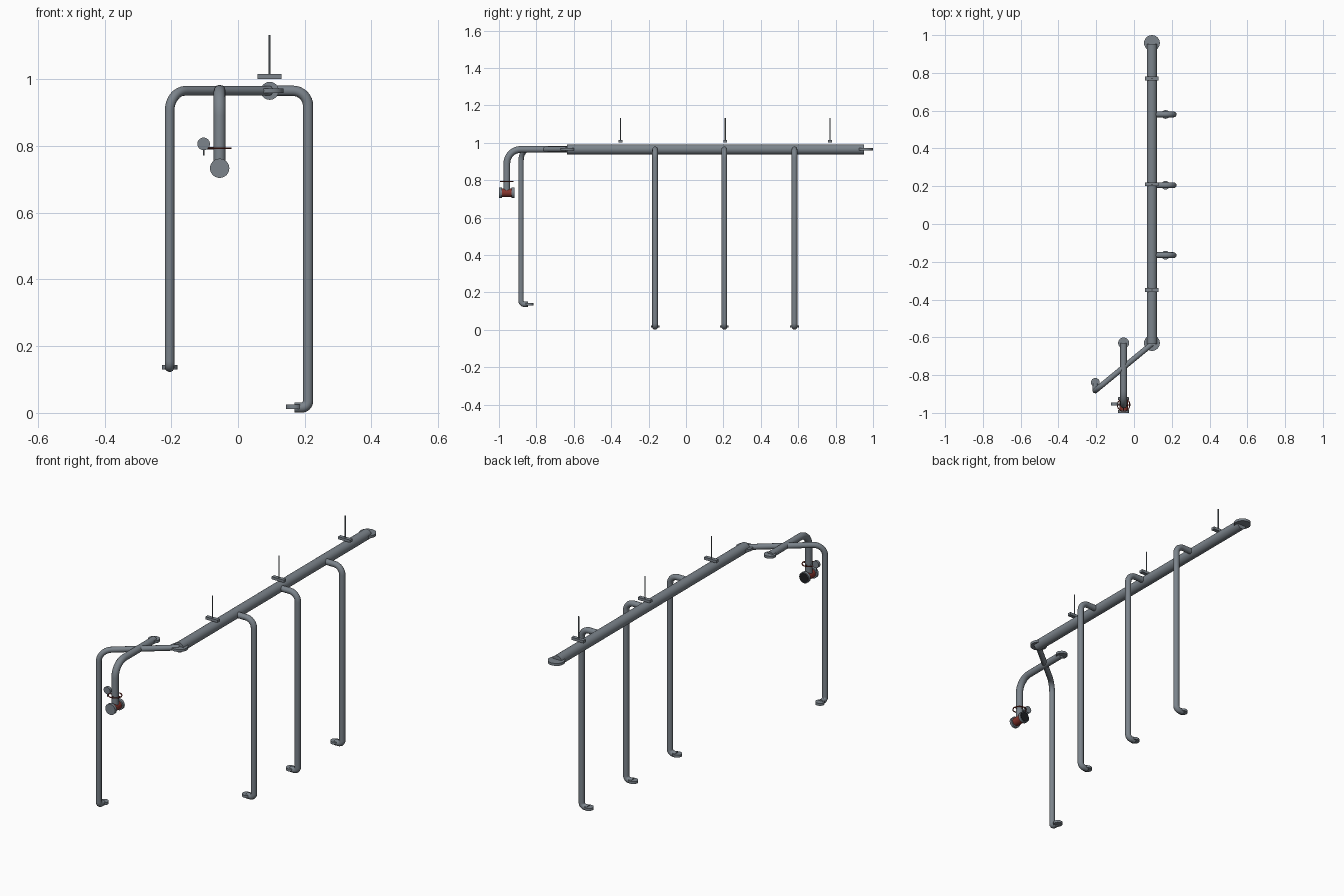
import bpy, math
from mathutils import Vector

if "Cube" in bpy.data.objects:
    bpy.data.objects.remove(bpy.data.objects["Cube"])


def material(name, rgb):
    m = bpy.data.materials.new(name)
    m.diffuse_color = (*rgb, 1)
    m.use_nodes = True
    m.node_tree.nodes["Principled BSDF"].inputs["Base Color"].default_value = m.diffuse_color
    return m


STEEL = material("steel grey", (0.20, 0.23, 0.26))
RED = material("dark red", (0.24, 0.035, 0.025))
DARK = material("dark opening", (0.012, 0.013, 0.015))


def finish(name, mat, smooth=True):
    o = bpy.context.object
    o.name = name
    o.data.materials.clear()
    o.data.materials.append(mat)
    if smooth:
        bpy.ops.object.shade_smooth_by_angle(angle=math.radians(40))
    return o


def rod(name, a, b, r, mat=STEEL, sides=24):
    """Capped cylinder between two points."""
    a, b = Vector(a), Vector(b)
    d = b - a
    bpy.ops.mesh.primitive_cylinder_add(
        vertices=sides, radius=r, depth=d.length, location=(a + b) / 2,
        rotation=d.to_track_quat('Z', 'Y').to_euler())
    return finish(name, mat)


def box(name, center, size, mat=STEEL):
    bpy.ops.mesh.primitive_cube_add(size=1, location=center)
    bpy.context.object.scale = size
    return finish(name, mat, False)


def pipe(name, pts, bends, r):
    """Round tube along pts, with a bend radius for each inner corner."""
    pts = [Vector(p) for p in pts]
    path = [pts[0]]
    for i, rad in enumerate(bends, 1):
        p = pts[i]
        u, v = (pts[i - 1] - p).normalized(), (pts[i + 1] - p).normalized()
        c = p + (u + v) * rad
        for k in range(9):
            t = k / 8 * math.pi / 2
            path.append(c - v * rad * math.cos(t) - u * rad * math.sin(t))
    path.append(pts[-1])
    cu = bpy.data.curves.new(name, 'CURVE')
    cu.dimensions = '3D'
    cu.bevel_depth = r
    cu.bevel_resolution = 4
    cu.use_fill_caps = True
    s = cu.splines.new('POLY')
    s.points.add(len(path) - 1)
    for sp, p in zip(s.points, path):
        sp.co = (*p, 1)
    o = bpy.data.objects.new(name, cu)
    bpy.context.collection.objects.link(o)
    bpy.ops.object.select_all(action='DESELECT')
    o.select_set(True)
    bpy.context.view_layer.objects.active = o
    bpy.ops.object.convert(target='MESH')
    return finish(name, STEEL)


def flange(name, x, y, z, r, t=0.013):
    rod(name, (x, y, z - t / 2), (x, y, z + t / 2), r)


# main header with an end flange at each end
X, Z = 0.095, 0.965
rod("main_pipe", (X, -0.635, Z), (X, 0.953, Z), 0.027)
flange("main_flange_back", X, 0.958, Z, 0.042)
flange("main_flange_front", X, -0.63, Z, 0.042)

# three drops leaving the header sideways
for i, y in enumerate((-0.165, 0.205, 0.58), 1):
    pipe(f"drop_pipe_{i}", [(X, y, Z), (0.21, y, Z), (0.21, y, 0.016), (0.17, y, 0.016)],
         [0.045, 0.02], 0.0155)
    flange(f"drop_flange_{i}", 0.167, y, 0.018, 0.023)

# hangers above the header
for i, y in enumerate((-0.35, 0.21, 0.77), 1):
    box(f"hanger_plate_{i}", (X, y, 1.008), (0.072, 0.02, 0.014))
    rod(f"hanger_rod_{i}", (X, y, 1.01), (X, y, 1.132), 0.003, sides=8)

# diagonal run that drops at the front left corner
pipe("corner_pipe", [(X, -0.635, Z), (-0.205, -0.882, Z), (-0.205, -0.882, 0.137), (-0.205, -0.845, 0.137)],
     [0.06, 0.018], 0.0145)
flange("corner_flange", -0.205, -0.838, 0.137, 0.023)

# supply run with its bend down to the valve
VX, VY, VZ = -0.055, -0.958, 0.733
pipe("supply_pipe", [(VX, -0.63, Z), (VX, VY, Z), (VX, VY, VZ)], [0.075], 0.018)
flange("supply_flange", VX, -0.63, Z, 0.029)

# valve: red body between two grey end caps, open at the rear
rod("valve_body", (VX, -0.99, VZ), (VX, -0.925, VZ), 0.022, RED)
rod("valve_front_cap", (VX, -1.0, VZ), (VX, -0.985, VZ), 0.029)
rod("valve_rear_cap", (VX, -0.933, VZ), (VX, -0.918, VZ), 0.029)
rod("valve_opening", (VX, -0.92, VZ), (VX, -0.9165, VZ), 0.026, DARK)

# red ring around the supply drop
bpy.ops.mesh.primitive_torus_add(location=(VX, VY, 0.793), major_radius=0.033,
                                 minor_radius=0.0028, major_segments=32, minor_segments=8)
finish("ring", RED)
for k in range(2):
    d = Vector((math.cos(k * math.pi / 2), math.sin(k * math.pi / 2), 0)) * 0.033
    c = Vector((VX, VY, 0.793))
    rod(f"ring_spoke_{k + 1}", c - d, c + d, 0.002, RED, 8)

# gauge beside the ring
rod("gauge", (-0.103, -0.96, 0.806), (-0.103, -0.946, 0.806), 0.019)
rod("gauge_stem", (-0.103, -0.953, 0.771), (-0.103, -0.953, 0.806), 0.0025, sides=8)
rod("gauge_arm", (-0.103, -0.953, 0.793), (VX, -0.953, 0.793), 0.004, sides=8)
